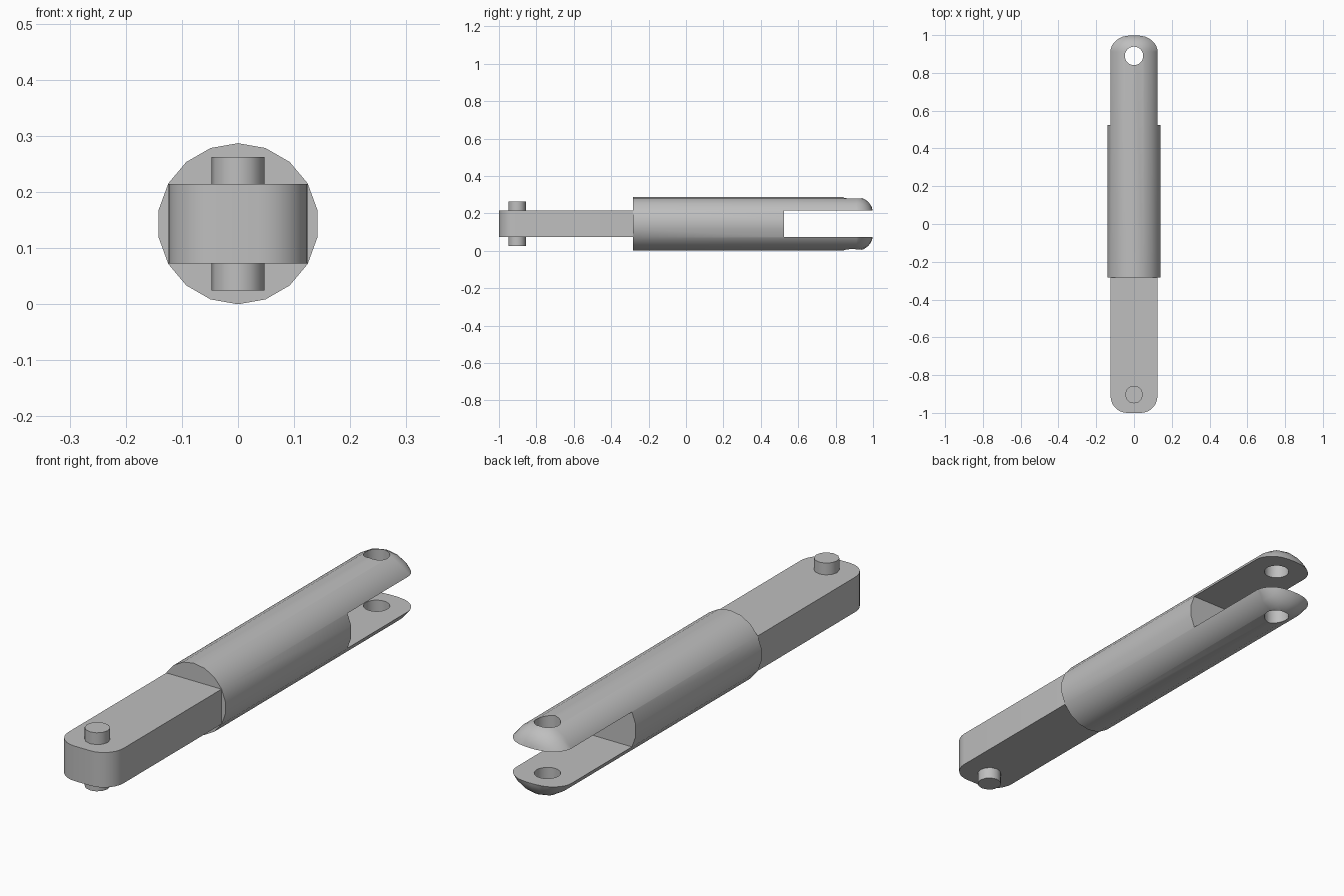
import bpy, bmesh, math
from mathutils import Matrix

cube = bpy.data.objects.get("Cube")
if cube:
    bpy.data.objects.remove(cube, do_unlink=True)

R = 0.1435          # barrel radius, also the height of the axis
HALF = 0.071        # half thickness of tongue and slot
FILLET = 0.088      # rounding of both ends
SIDES = 18

grey = bpy.data.materials.new("plain grey")
grey.use_nodes = True
colour = (0.52, 0.52, 0.52, 1)
grey.diffuse_color = colour
grey.node_tree.nodes["Principled BSDF"].inputs["Base Color"].default_value = colour


def add_object(name, bm):
    bmesh.ops.recalc_face_normals(bm, faces=bm.faces)
    mesh = bpy.data.meshes.new(name)
    bm.to_mesh(mesh)
    bm.free()
    mesh.materials.append(grey)
    obj = bpy.data.objects.new(name, mesh)
    bpy.context.collection.objects.link(obj)
    return obj


def select_only(obj):
    bpy.ops.object.select_all(action='DESELECT')
    obj.select_set(True)
    bpy.context.view_layer.objects.active = obj


def smooth(obj):
    select_only(obj)
    bpy.ops.object.shade_smooth_by_angle(angle=math.radians(35))


def upright_cylinder(name, y, radius, height, sides):
    bm = bmesh.new()
    bmesh.ops.create_cone(bm, cap_ends=True, segments=sides, radius1=radius,
                          radius2=radius, depth=height,
                          matrix=Matrix.Translation((0, y, R)))
    return add_object(name, bm)


def cut(obj, cutter):
    cutter.hide_render = True
    mod = obj.modifiers.new("cut", 'BOOLEAN')
    mod.operation = 'DIFFERENCE'
    mod.solver = 'EXACT'
    mod.object = cutter
    select_only(obj)
    bpy.ops.object.modifier_apply(modifier=mod.name)
    bpy.data.objects.remove(cutter, do_unlink=True)


def arc(steps):
    return [math.pi / 2 * i / steps for i in range(steps + 1)]


# Barrel: rings along y, with a rounded back end
profile = [(-0.283, R)] + [(1 - FILLET + FILLET * math.sin(a),
                            R - FILLET + FILLET * math.cos(a)) for a in arc(8)]
bm = bmesh.new()
rings = []
for y, r in profile:
    angles = [2 * math.pi * i / SIDES for i in range(SIDES)]
    rings.append([bm.verts.new((r * math.sin(a), y, R + r * math.cos(a))) for a in angles])
for low, high in zip(rings, rings[1:]):
    for i in range(SIDES):
        j = (i + 1) % SIDES
        bm.faces.new((low[i], low[j], high[j], high[i]))
bm.faces.new(rings[0])
bm.faces.new(rings[-1])
barrel = add_object("forked_barrel", bm)

# Fork slot and pin hole
bm = bmesh.new()
bmesh.ops.create_cube(bm, size=1, matrix=Matrix.Translation((0, 0.825, R))
                      @ Matrix.Diagonal((0.5, 0.6, 2 * HALF, 1)))
cut(barrel, add_object("slot_cutter", bm))
cut(barrel, upright_cylinder("hole_cutter", 0.89, 0.049, 0.5, 24))
smooth(barrel)

# Tongue: rounded outline extruded upwards
W = 0.124
corner = [(W - FILLET + FILLET * math.cos(a),
           -1 + FILLET - FILLET * math.sin(a)) for a in arc(7)]
outline = [(W, -0.27)] + corner + [(-x, y) for x, y in reversed(corner)] + [(-W, -0.27)]
bm = bmesh.new()
face = bm.faces.new([bm.verts.new((x, y, R - HALF)) for x, y in outline])
top = bmesh.ops.extrude_face_region(bm, geom=[face])["geom"]
bmesh.ops.translate(bm, vec=(0, 0, 2 * HALF),
                    verts=[v for v in top if isinstance(v, bmesh.types.BMVert)])
smooth(add_object("tongue", bm))

# Pin through the tongue
smooth(upright_cylinder("hinge_pin", -0.903, 0.047, 0.238, 12))
